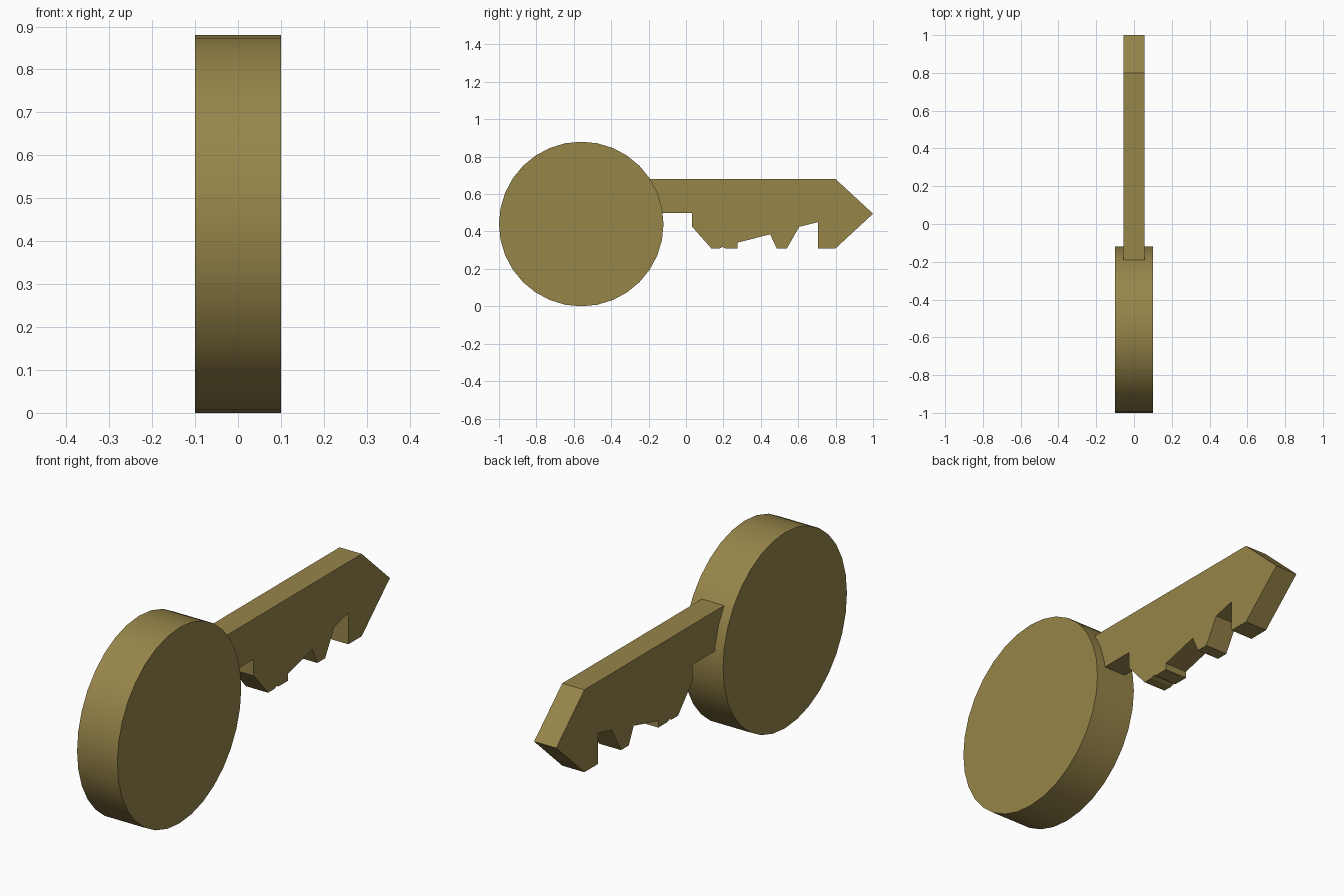
import bpy
import bmesh
import math

cube = bpy.data.objects.get("Cube")
if cube:
    bpy.data.objects.remove(cube, do_unlink=True)

# Aged brass, used on the whole key
brass = bpy.data.materials.new("aged brass")
brass.use_nodes = True
colour = (0.31, 0.235, 0.068, 1.0)
brass.diffuse_color = colour
brass.node_tree.nodes["Principled BSDF"].inputs["Base Color"].default_value = colour


def extrude_profile(name, profile, width):
    """Make a solid from a (y, z) outline, centred across x."""
    bm = bmesh.new()
    face = bm.faces.new([bm.verts.new((-width / 2, y, z)) for y, z in profile])
    result = bmesh.ops.extrude_face_region(bm, geom=[face])
    verts = [v for v in result["geom"] if isinstance(v, bmesh.types.BMVert)]
    bmesh.ops.translate(bm, verts=verts, vec=(width, 0, 0))
    bmesh.ops.recalc_face_normals(bm, faces=bm.faces)
    mesh = bpy.data.meshes.new(name)
    bm.to_mesh(mesh)
    bm.free()
    mesh.materials.append(brass)
    obj = bpy.data.objects.new(name, mesh)
    bpy.context.collection.objects.link(obj)
    return obj


# Round head, smooth around its rim
radius, sides = 0.44, 32
circle = [(-0.56 + radius * math.cos(math.tau * i / sides),
           radius + radius * math.sin(math.tau * i / sides)) for i in range(sides)]
head = extrude_profile("key_head", circle, 0.2)
bpy.ops.object.select_all(action="DESELECT")
head.select_set(True)
bpy.context.view_layer.objects.active = head
bpy.ops.object.shade_smooth_by_angle(angle=math.radians(30))

# Blade with pointed tip and cut teeth, its root sunk into the head
blade_outline = [
    (-0.3, 0.68), (0.8, 0.68), (1.0, 0.495), (0.8, 0.31), (0.705, 0.31),
    (0.705, 0.45), (0.605, 0.425), (0.54, 0.31), (0.485, 0.31), (0.45, 0.385),
    (0.275, 0.34), (0.275, 0.31), (0.21, 0.31), (0.195, 0.317), (0.18, 0.31),
    (0.135, 0.31), (0.033, 0.425), (0.033, 0.5), (-0.3, 0.5),
]
extrude_profile("key_blade", blade_outline, 0.11)
